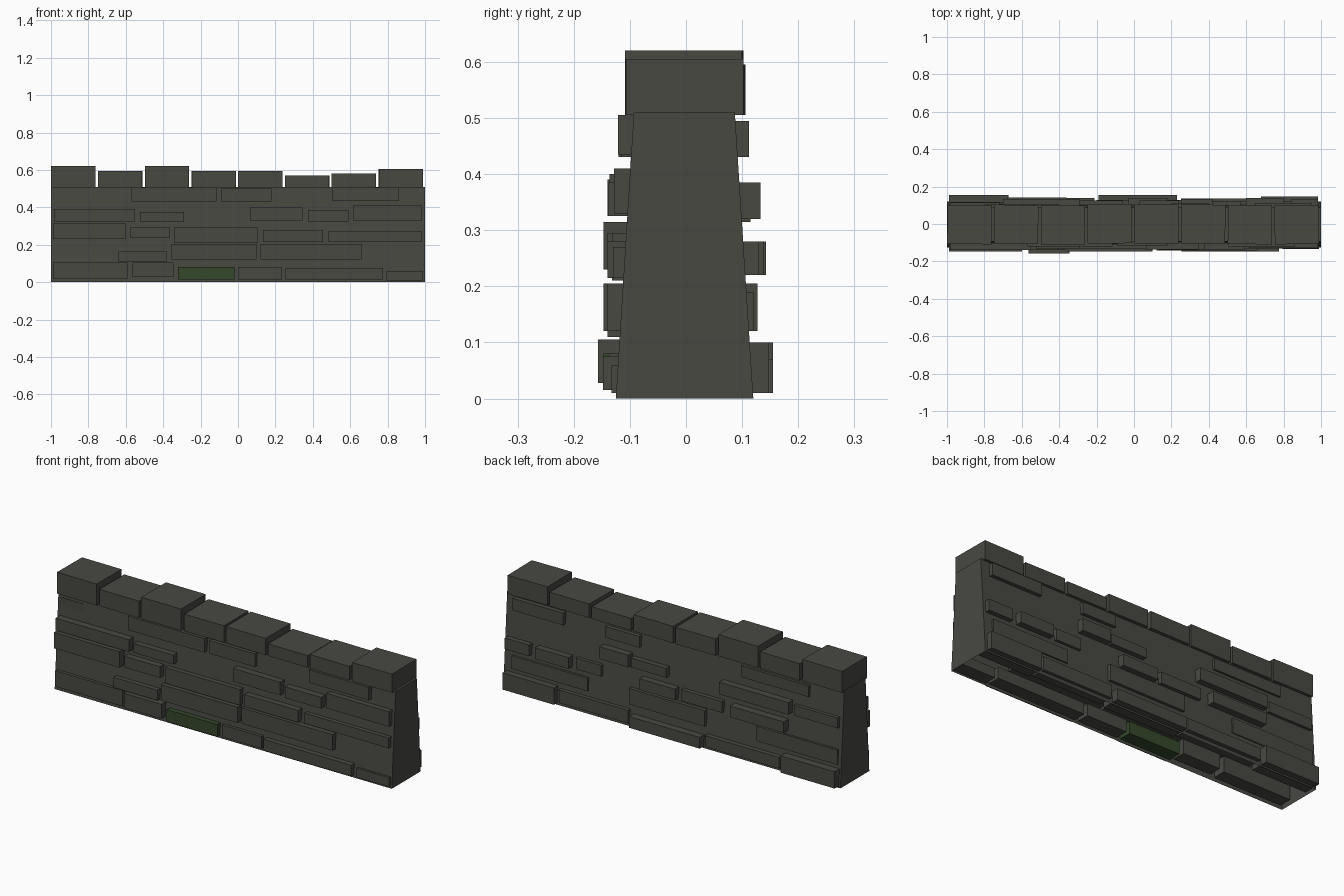
import bpy
import bmesh
import random
from mathutils import Matrix, Vector

cube = bpy.data.objects.get("Cube")
if cube:
    bpy.data.objects.remove(cube, do_unlink=True)

random.seed(4)


def make_material(name, color):
    material = bpy.data.materials.new(name)
    material.use_nodes = True
    material.diffuse_color = color
    shader = material.node_tree.nodes["Principled BSDF"]
    shader.inputs["Base Color"].default_value = color
    shader.inputs["Roughness"].default_value = 0.9
    return material


stone_grey = make_material("stone grey", (0.065, 0.065, 0.055, 1))
moss_green = make_material("moss green", (0.035, 0.065, 0.024, 1))


def finish(name, bm, material):
    """Turn a bmesh into a named, single-coloured object."""
    mesh = bpy.data.meshes.new(name)
    bm.to_mesh(mesh)
    bm.free()
    mesh.materials.append(material)
    obj = bpy.data.objects.new(name, mesh)
    bpy.context.collection.objects.link(obj)
    return obj


def add_block(name, low, high, material=stone_grey, yaw=0.0):
    """Axis-aligned block between two corners, turned slightly about z."""
    low, high = Vector(low), Vector(high)
    bm = bmesh.new()
    bmesh.ops.create_cube(bm, size=1)
    bmesh.ops.scale(bm, vec=high - low, verts=bm.verts)
    bmesh.ops.rotate(bm, matrix=Matrix.Rotation(yaw, 3, "Z"), verts=bm.verts)
    bmesh.ops.translate(bm, vec=(low + high) / 2, verts=bm.verts)
    return finish(name, bm, material)


# Tapered wall core, open underneath
bm = bmesh.new()
profile = [(-0.125, 0), (-0.093, 0.51), (0.087, 0.51), (0.12, 0)]
ends = [[bm.verts.new((x, y, z)) for y, z in profile] for x in (-1, 1)]
for i in range(3):
    bm.faces.new((ends[0][i], ends[0][i + 1], ends[1][i + 1], ends[1][i]))
for end in ends:
    bm.faces.new(end)
bmesh.ops.recalc_face_normals(bm, faces=bm.faces)
finish("wall_core", bm, stone_grey)

# Coping blocks of uneven height along the top
tops = [0.62, 0.595, 0.62, 0.595, 0.595, 0.57, 0.58, 0.605]
pitch = 2 / len(tops)
for i, top in enumerate(tops):
    left = -1 + i * pitch
    shift = random.uniform(-0.003, 0.003)
    add_block(f"coping_block_{i + 1}",
              (left + 0.002, -0.106 + shift, 0.505),
              (left + pitch - 0.012, 0.103 + shift, top),
              yaw=random.uniform(-0.012, 0.012))

# Facing stones: left, right, bottom, top, distance out from the middle
front_stones = [
    (-.99, -.59, .02, .105, .135), (-.565, -.345, .028, .105, .157),
    (-.32, -.02, .015, .08, .147), (0, .235, .015, .08, .137),
    (.255, .775, .015, .075, .148), (.795, .99, .01, .06, .133),
    (-.64, -.38, .11, .165, .14), (-.355, .1, .12, .205, .147),
    (.12, .66, .12, .205, .141),
    (-.99, -.6, .23, .315, .147), (-.575, -.365, .235, .295, .14),
    (-.34, .105, .21, .295, .132), (.135, .455, .215, .28, .14),
    (.485, .985, .215, .27, .13),
    (-.985, -.55, .325, .39, .14), (-.525, -.29, .325, .375, .134),
    (.065, .345, .33, .4, .136), (.375, .59, .325, .385, .138),
    (.615, .985, .33, .41, .128),
    (-.99, -.85, .43, .485, .097), (-.57, -.115, .43, .505, .12),
    (-.09, .18, .43, .5, .115), (.505, .86, .435, .505, .121),
]
back_stones = [
    (-.99, -.67, .01, .1, .155), (-.65, -.21, .02, .08, .14),
    (-.19, .23, .01, .07, .155), (.25, .66, .02, .09, .135),
    (.68, .985, .01, .1, .148),
    (-.98, -.5, .12, .2, .118), (-.2, .25, .12, .205, .127),
    (.5, .95, .12, .19, .12),
    (-.68, -.36, .22, .28, .143), (-.3, -.06, .22, .28, .125),
    (-.03, .18, .22, .28, .138), (.42, .57, .22, .28, .12),
    (.6, .8, .22, .28, .138), (.84, .985, .22, .28, .13),
    (-.98, -.72, .315, .37, .115), (-.7, -.29, .32, .385, .133),
    (.03, .24, .32, .37, .125), (.25, .42, .32, .385, .133),
    (-.8, -.4, .43, .49, .103), (.2, .4, .43, .49, .11),
    (.65, .95, .43, .495, .112),
]
embed = 0.055
for side, stones, facing in (("front", front_stones, -1), ("back", back_stones, 1)):
    for i, (left, right, bottom, top, out) in enumerate(stones):
        near, far = sorted((facing * embed, facing * out))
        mossy = side == "front" and i == 2
        add_block("mossy_stone" if mossy else f"{side}_stone_{i + 1}",
                  (left, near, bottom), (right, far, top),
                  moss_green if mossy else stone_grey)
